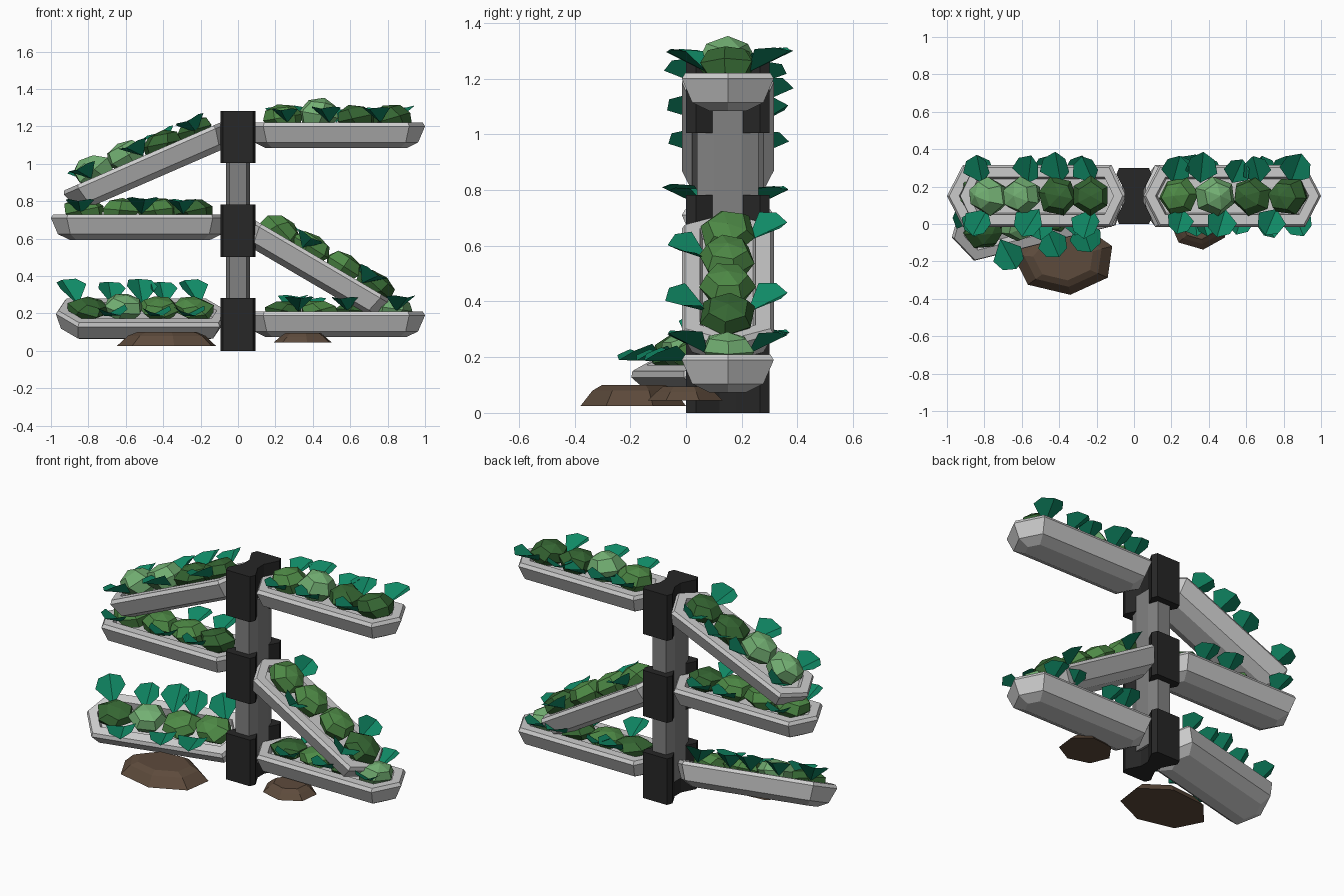
import bpy, bmesh, math, random
from mathutils import Matrix, Vector

if "Cube" in bpy.data.objects:
    bpy.data.objects.remove(bpy.data.objects["Cube"])

random.seed(4)
rad = math.radians


def material(name, rgb):
    m = bpy.data.materials.new(name)
    m.diffuse_color = (*rgb, 1)
    m.use_nodes = True
    m.node_tree.nodes["Principled BSDF"].inputs["Base Color"].default_value = m.diffuse_color
    return m


BLACK = material("black", (0.02, 0.02, 0.02))
GREENS = {"l": material("light_green", (0.17, 0.43, 0.17)),
          "m": material("mid_green", (0.075, 0.25, 0.06)),
          "d": material("dark_green", (0.035, 0.13, 0.032))}
TEAL = material("teal", (0.005, 0.25, 0.13))
BROWN = material("brown", (0.11, 0.07, 0.045))
STONE = material("post_grey", (0.22, 0.22, 0.22))


def finish(name, bm, mat=None, mtx=Matrix()):
    me = bpy.data.meshes.new(name)
    bm.to_mesh(me)
    bm.free()
    if mat:
        me.materials.append(mat)
    ob = bpy.data.objects.new(name, me)
    ob.matrix_world = mtx
    bpy.context.collection.objects.link(ob)


def loft(name, rings, mat=None, mtx=Matrix()):
    """Skin a stack of equal-length rings and cap both ends."""
    bm = bmesh.new()
    vs = [[bm.verts.new(p) for p in r] for r in rings]
    n = len(vs[0])
    for a, b in zip(vs, vs[1:]):
        for i in range(n):
            bm.faces.new((a[i], a[(i + 1) % n], b[(i + 1) % n], b[i]))
    bm.faces.new(vs[0])
    bm.faces.new(vs[-1])
    bmesh.ops.recalc_face_normals(bm, faces=bm.faces)
    finish(name, bm, mat, mtx)


def prism(name, quarter, z0, z1, mat):
    """Vertical prism around the post axis, mirrored from a quarter outline."""
    right = quarter + [(x, -y) for x, y in reversed(quarter)]
    outline = right + [(-x, y) for x, y in reversed(right)]
    loft(name, [[(x, y + 0.15, z) for x, y in outline] for z in (z0, z1)], mat)


# Post: three dark waisted blocks and a slim grey core
for i in range(3):
    prism(f"post_block_{i}", [(0.08, 0.15), (0.094, 0.115), (0.05, 0.03)],
          i * 0.502, i * 0.5 + 0.282, BLACK)
prism("post_core", [(0.045, 0.11), (0.065, 0.05)], 0.1, 1.1, STONE)


# Trough: pointed hexagonal planter with a chamfered hull and recessed floor
def hexagon(length, inset, z):
    w, a = 0.165 - inset, 0.085 + inset * 0.5
    b = length - a
    return [(inset, 0, z), (a, -w, z), (b, -w, z), (length - inset, 0, z), (b, w, z), (a, w, z)]


def trough(name, length, mtx):
    steps = [(0.1, -0.137), (0.037, -0.106), (0, -0.02), (0.012, 0), (0.065, 0), (0.075, -0.045)]
    loft(name, [hexagon(length, d, z) for d, z in steps], None, mtx)


# Bush: coarse, irregular ball sunk into the trough
def bush(name, mtx, t, top, tone):
    bm = bmesh.new()
    bmesh.ops.create_uvsphere(bm, u_segments=6, v_segments=4, radius=1)
    turn = (Matrix.Rotation(random.uniform(-0.5, 0.5), 3, "Y")
            @ Matrix.Rotation(random.uniform(0, math.tau), 3, "Z"))
    low = -0.045
    half = (top - low) / 2
    for v in bm.verts:
        p = turn @ v.co * random.uniform(0.95, 1.08)
        v.co = (t + p.x * 0.112, p.y * 0.102, low + half + p.z * half)
    finish(name, bm, GREENS[tone], mtx)


# Leaves: broad folded sheets leaning out over both long rims
def leaves(name, mtx, length, counts):
    bm = bmesh.new()
    for side, count in zip((1, -1), counts):
        for i in range(count):
            t = 0.09 + (length - 0.16) * (i + 0.5 + random.uniform(-0.2, 0.2)) / count
            local = (Matrix.Translation((t, 0.07 * side, 0))
                     @ Matrix.Rotation(rad(90 * side + random.uniform(-25, 25)), 4, "Z")
                     @ Matrix.Scale(random.uniform(0.88, 1.08), 4))
            base, tip = (bm.verts.new(local @ Vector(p)) for p in [(0, 0, 0), (0.155, 0, 0.074)])
            for k in (1, -1):
                a = bm.verts.new(local @ Vector((0.055, k * 0.08, 0.08)))
                b = bm.verts.new(local @ Vector((0.12, k * 0.06, 0.085)))
                bm.faces.new((base, tip, b, a) if k > 0 else (base, a, b, tip))
    finish(name, bm, TEAL, mtx)


# Planters: height, tilt, bush tones, leaf counts per side and bush height factor
def planter(name, z, yaw=0, pitch=0, roll=0, tones="mmdd", counts=(4, 3), lift=1.0, length=0.95):
    mtx = (Matrix.Translation((-0.05 if yaw else 0.05, 0.15, z)) @ Matrix.Rotation(rad(yaw), 4, "Z")
           @ Matrix.Rotation(rad(pitch), 4, "Y") @ Matrix.Rotation(rad(roll), 4, "X"))
    trough(f"{name}_trough", length, mtx)
    for i, tone in enumerate(tones):
        top = {"l": 0.13, "m": 0.1, "d": 0.095}[tone] * lift
        bush(f"{name}_bush_{i}", mtx, 0.19 + 0.195 * i, top, tone)
    leaves(f"{name}_leaves", mtx, length, counts)


planter("top_right", 1.22, tones="mldd", counts=(5, 3))
planter("top_left", 1.24, yaw=180, pitch=23.5, tones="ddll", counts=(3, 4), lift=0.9, length=0.97)
planter("mid_left", 0.73, yaw=180, tones="dmmm", counts=(3, 3), lift=0.9)
planter("mid_right", 0.722, pitch=30.4, tones="mmmd", counts=(2, 2), length=0.92)
planter("low_right", 0.21, tones="dmdl", counts=(4, 3), lift=0.6)
planter("low_left", 0.215, yaw=194, roll=-25, tones="mmld", counts=(3, 5), lift=0.7)


# Soil mounds: low tapered heaps with seven-sided outlines
def mound(name, cx, cy, rx, ry, z0, z1):
    angles = [rad(20 + 360 * i / 7) for i in range(7)]
    loft(name, [[(cx + math.cos(a) * rx * s, cy + math.sin(a) * ry * s, z) for a in angles]
                for s, z in ((1, z0), (0.78, z1 - 0.02), (0.6, z1))], BROWN)


mound("soil_mound_large", -0.375, -0.185, 0.275, 0.195, 0.025, 0.1)
mound("soil_mound_small", 0.35, 0.0, 0.16, 0.138, 0.045, 0.095)
